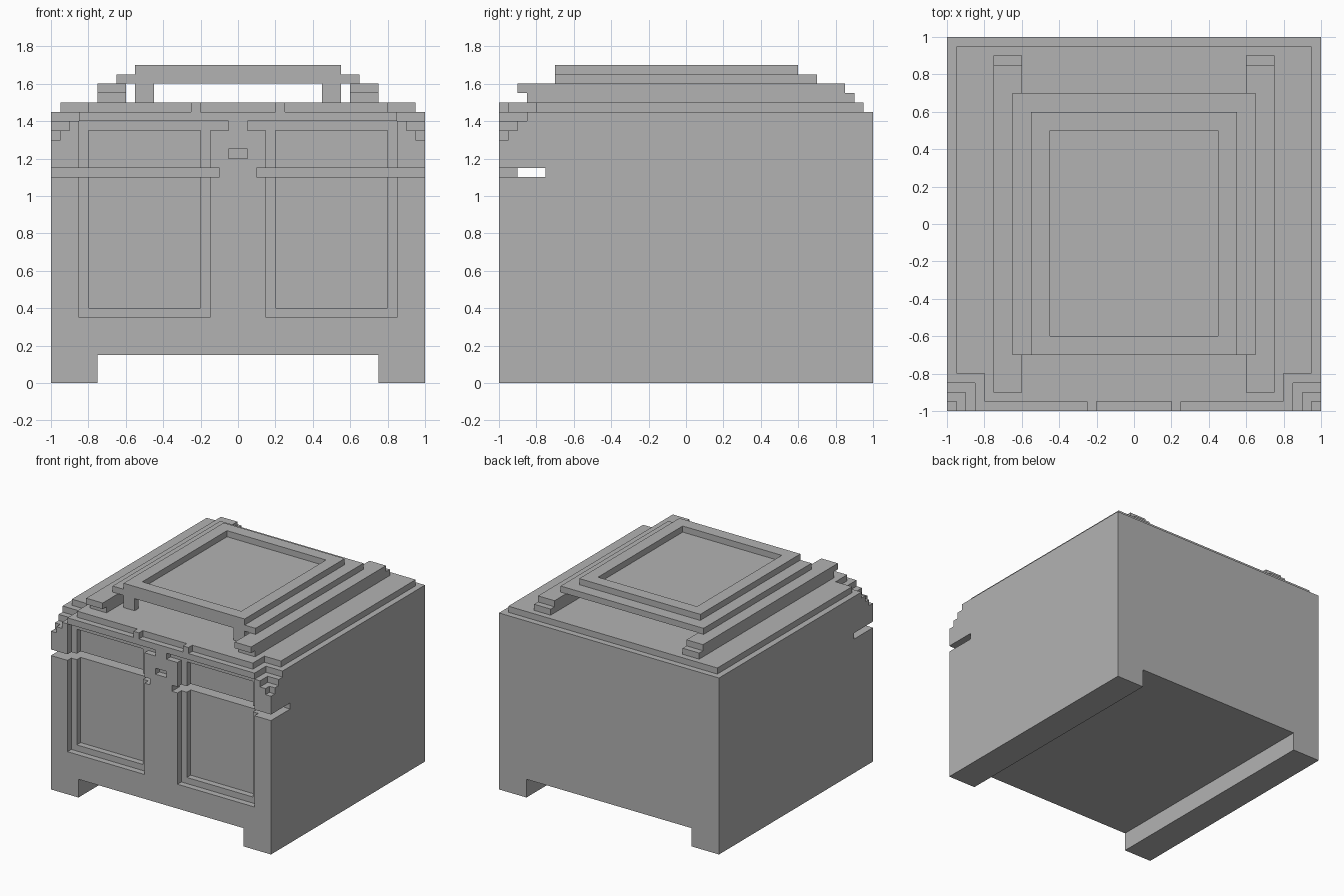
import bpy
import bmesh

cube = bpy.data.objects.get("Cube")
if cube:
    bpy.data.objects.remove(cube, do_unlink=True)

grey = bpy.data.materials.new("plain grey")
grey.use_nodes = True
GREY = (0.448, 0.448, 0.448, 1)
grey.diffuse_color = GREY
grey.node_tree.nodes["Principled BSDF"].inputs["Base Color"].default_value = GREY


def prism(name, outline, z0, z1):
    """Extrude a flat outline from z0 up to z1."""
    bm = bmesh.new()
    face = bm.faces.new([bm.verts.new((x, y, z0)) for x, y in outline])
    top = bmesh.ops.extrude_face_region(bm, geom=[face])["geom"]
    verts = [v for v in top if isinstance(v, bmesh.types.BMVert)]
    bmesh.ops.translate(bm, verts=verts, vec=(0, 0, z1 - z0))
    bmesh.ops.recalc_face_normals(bm, faces=bm.faces)
    mesh = bpy.data.meshes.new(name)
    bm.to_mesh(mesh)
    bm.free()
    mesh.materials.append(grey)
    obj = bpy.data.objects.new(name, mesh)
    bpy.context.collection.objects.link(obj)
    return obj


def box(name, x, y, z):
    a, b = sorted(x)
    c, d = y
    return prism(name, [(a, c), (b, c), (b, d), (a, d)], *z)


def mirrored(half):
    """Complete an outline given its +x half, front to back."""
    return half + [(-x, y) for x, y in reversed(half)]


def cut(target, cutter):
    cutter.hide_render = True
    mod = target.modifiers.new("cut", "BOOLEAN")
    mod.operation = "DIFFERENCE"
    mod.solver = "EXACT"
    mod.object = cutter
    bpy.context.view_layer.objects.active = target
    bpy.ops.object.modifier_apply(modifier=mod.name)
    bpy.data.objects.remove(cutter, do_unlink=True)


# Cabinet body with the open space between its side runners
body = box("cabinet_body", (-1, 1), (-1, 1), (0, 1.45))
cut(body, box("floor_gap", (-0.75, 0.75), (-1.2, 1.2), (-0.1, 0.15)))

for s in (-1, 1):
    # Door: shallow frame, deeper panel and a short catch beside the top
    cut(body, box("door_frame", (s * 0.15, s * 0.85), (-1.1, -0.95), (0.35, 1.4)))
    cut(body, box("door_panel", (s * 0.2, s * 0.8), (-1.15, -0.9), (0.4, 1.35)))
    cut(body, box("door_catch", (s * 0.05, s * 0.2), (-1.2, -0.95), (1.35, 1.4)))
    # Stepped front corners
    for i in range(3):
        edge, low = 0.85 + 0.05 * i, 1.4 - 0.05 * i
        cut(body, box("corner_step", (s * edge, s * (1.1 + 0.05 * i)),
                      (-1.1 - 0.05 * i, -edge), (low, 1.6 + 0.05 * i)))

# Keyhole and the slot that runs around the central post
cut(body, box("keyhole", (-0.05, 0.05), (-1.1, -0.95), (1.2, 1.25)))
slot = mirrored([(0.1, -0.9), (0.1, -1.1), (1.1, -1.1), (1.1, -0.75)])
cut(body, prism("slot", slot, 1.1, 1.15))

# Top board with notched front corners and two small tabs
prism("top_board", mirrored([
    (0.2, -0.95), (0.2, -1), (0.25, -1), (0.25, -0.95),
    (0.8, -0.95), (0.8, -0.8), (0.95, -0.8), (0.95, 0.95)]), 1.45, 1.5)

# Rails and front supports
for s, side in ((-1, "right"), (1, "left")):
    box(side + "_lower_rail", (s * 0.6, s * 0.75), (-0.85, 0.9), (1.5, 1.55))
    box(side + "_upper_rail", (s * 0.6, s * 0.75), (-0.9, 0.85), (1.55, 1.6))
    box(side + "_support", (s * 0.45, s * 0.55), (-0.7, -0.65), (1.5, 1.6))

# Raised tray with a rim
box("tray_plate", (-0.65, 0.65), (-0.7, 0.7), (1.6, 1.65))
rim = box("tray_rim", (-0.55, 0.55), (-0.7, 0.6), (1.65, 1.7))
cut(rim, box("rim_opening", (-0.45, 0.45), (-0.6, 0.5), (1.6, 1.8)))
